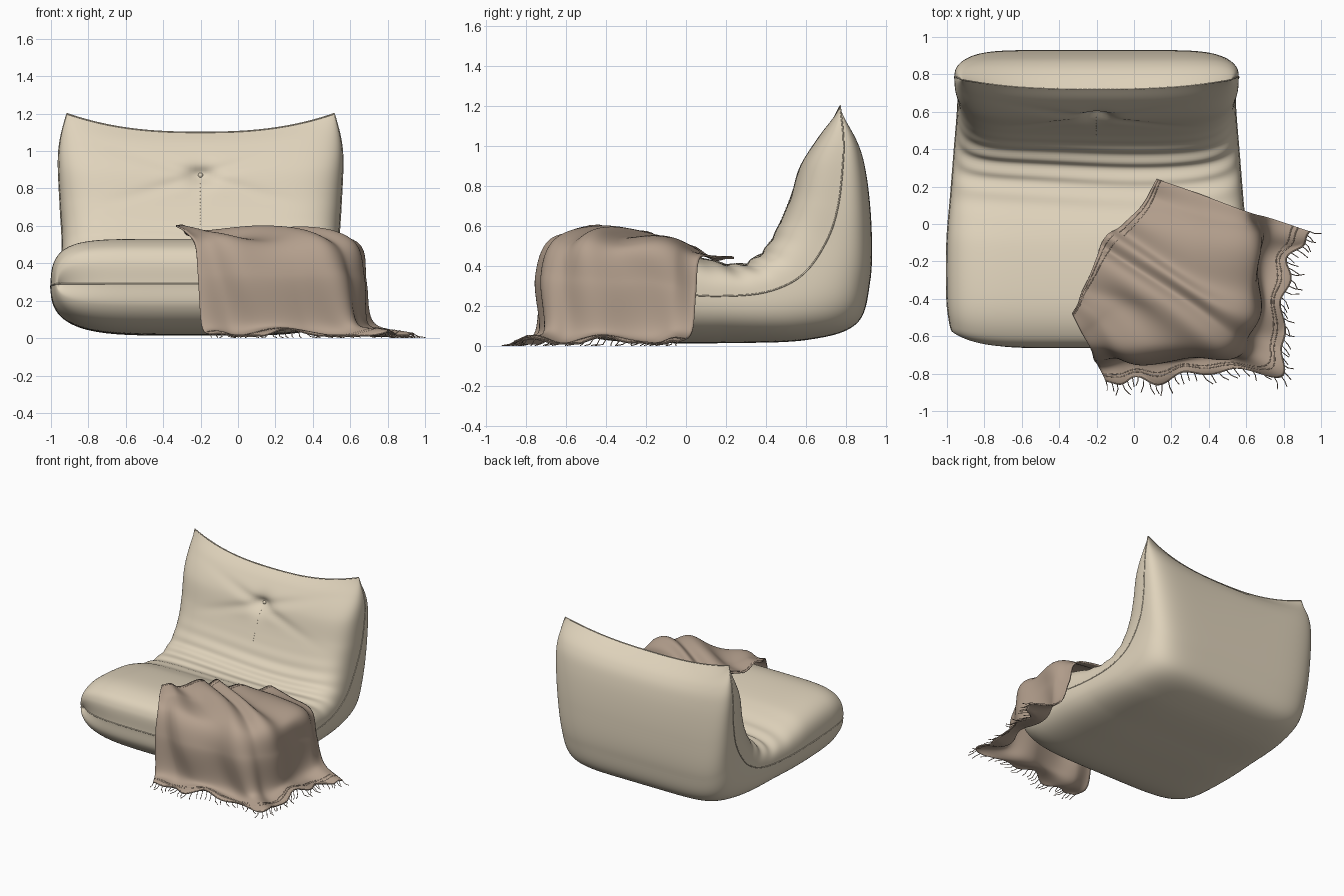
import bpy, bmesh, math, random
from mathutils import Vector

random.seed(4)
if "Cube" in bpy.data.objects:
    bpy.data.objects.remove(bpy.data.objects["Cube"])


def material(name, colour):
    mat = bpy.data.materials.new(name)
    mat.use_nodes = True
    mat.diffuse_color = (*colour, 1)
    mat.node_tree.nodes["Principled BSDF"].inputs["Base Color"].default_value = (*colour, 1)
    return mat


cream = material("cream upholstery", (0.74, 0.65, 0.5))
taupe = material("taupe wool", (0.45, 0.345, 0.265))


def spline(points, t):
    """Smooth value at parameter t through a list of vectors."""
    i = min(int(t), len(points) - 2)
    f = t - i
    b, c = points[i], points[i + 1]
    a = points[i - 1] if i else b * 2 - c
    d = points[i + 2] if i + 2 < len(points) else c * 2 - b
    return b + ((c - a) + ((a * 2 - b * 5 + c * 4 - d) + (b * 3 - a - c * 3 + d) * f) * f) * (f / 2)


def grid_object(name, rows, mat, wrap=False, angle=50):
    """Skin a grid of points, weld doubled points and shade smooth."""
    bm = bmesh.new()
    verts = [[bm.verts.new(p) for p in row] for row in rows]
    for r, q in zip(verts, verts[1:]):
        n = len(r)
        for j in range(n if wrap else n - 1):
            k = (j + 1) % n
            bm.faces.new((r[j], q[j], q[k], r[k]))
    bmesh.ops.remove_doubles(bm, verts=bm.verts, dist=0.0005)
    bmesh.ops.recalc_face_normals(bm, faces=bm.faces)
    mesh = bpy.data.meshes.new(name)
    bm.to_mesh(mesh)
    bm.free()
    mesh.materials.append(mat)
    obj = bpy.data.objects.new(name, mesh)
    bpy.context.collection.objects.link(obj)
    bpy.ops.object.select_all(action="DESELECT")
    obj.select_set(True)
    bpy.context.view_layer.objects.active = obj
    bpy.ops.object.shade_smooth_by_angle(angle=math.radians(angle))
    return obj


def thread(name, paths, radius, mat, cyclic=False):
    """Thin round cords along point paths."""
    curve = bpy.data.curves.new(name, "CURVE")
    curve.dimensions = "3D"
    curve.bevel_depth = radius
    curve.bevel_resolution = 1
    for path in paths:
        sp = curve.splines.new("POLY")
        sp.points.add(len(path) - 1)
        for point, p in zip(sp.points, path):
            point.co = (*p, 1)
        sp.use_cyclic_u = cyclic
    curve.materials.append(mat)
    obj = bpy.data.objects.new(name, curve)
    bpy.context.collection.objects.link(obj)


# Chair stations from front lip to back top: seam y z, inner y z, outer y z, half width
stations = [Vector(s) for s in (
    (-.66, .29, -.66, .29, -.66, .29, .75),
    (-.64, .29, -.655, .42, -.645, .17, .77),
    (-.56, .285, -.59, .495, -.56, .08, .785),
    (-.40, .28, -.42, .53, -.40, .03, .80),
    (-.10, .265, -.10, .50, -.10, .015, .80),
    (.15, .25, .12, .43, .20, .015, .78),
    (.40, .27, .28, .41, .60, .03, .76),
    (.58, .355, .39, .48, .85, .11, .745),
    (.70, .52, .46, .60, .92, .32, .74),
    (.76, .70, .52, .74, .93, .60, .75),
    (.785, .93, .58, .92, .91, .88, .76),
    (.785, 1.06, .68, 1.085, .87, 1.05, .75),
    (.77, 1.2, .77, 1.2, .77, 1.2, .715))]
LAST = len(stations) - 1
MID = -0.2
TUFT = 0.87


def chair_point(s, u, inner):
    st = spline(stations, s)
    seam = Vector((0, st[0], st[1]))
    reach = (Vector((0, st[2], st[3])) if inner else Vector((0, st[4], st[5]))) - seam
    # softly rounded under the seat, squarer on the back panel
    power = 7 if inner else 4.5 + 3 * min(1, max(0, s - 5) / 3)
    depth = max(0, 1 - abs(u) ** power) ** (0.34 if inner else 0.38)
    p = seam + reach * depth
    p.x = MID + st[6] * u
    # sagging top edge and rounded front corners
    top = max(0, (s - 8) / 4) ** 2
    front = max(0, 1 - s / 3)
    sag = 1 - abs(u) ** 2.5
    p.z -= 0.1 * sag * top
    p.y += 0.1 * abs(u) ** 6 * front - 0.05 * sag * top
    if inner and reach.length > 0.01:
        out = reach.normalized()
        # gathered wrinkles in the bend
        fold = math.exp(-((s - 6.2) / 1.2) ** 2) * depth
        p += out * 0.009 * fold * math.sin(9 * s - 2.5 * u * u + 0.8 * math.sin(3 * u))
        # pulled tuft with crossing creases
        if s > 8:
            dx, dz = p.x - MID, p.z - TUFT
            r2 = dx * dx + dz * dz
            pull = 0.035 * math.exp(-r2 / 0.005)
            for slope in (-0.3, 0.3):
                pull += 0.014 * math.exp(-((dz - slope * dx) / 0.035) ** 2 - r2 / 0.12)
            p -= out * pull
    return p


rows = []
across = [math.sin(math.pi * (j / 90 - 0.5)) for j in range(91)]
for i in range(145):
    s = LAST * i / 144
    rows.append([chair_point(s, u, True) for u in across] +
                [chair_point(s, u, False) for u in reversed(across[1:-1])])
grid_object("chair_cushion", rows, cream, wrap=True)

# Piping around the whole side seam
steps = [LAST * i / 80 for i in range(81)]
loop = [chair_point(s, 1, False) for s in steps]
loop += [chair_point(LAST, u, False) for u in reversed(across[1:-1])]
loop += [chair_point(s, -1, False) for s in reversed(steps)]
loop += [chair_point(0, u, False) for u in across[1:-1]]
thread("seam_piping", [loop], 0.004, cream, cyclic=True)

# Tuft button and the stitches below it
line = [chair_point(8 + i / 40, 0, True) for i in range(100)]
button = min(line, key=lambda p: abs(p.z - TUFT))
bpy.ops.mesh.primitive_uv_sphere_add(segments=16, ring_count=8, radius=0.014, location=button)
bpy.context.object.name = "tuft_button"
bpy.context.object.data.materials.append(cream)
bpy.ops.object.shade_smooth()
thread("centre_stitches", [line[i:i + 2] for i in range(2, 66, 5)], 0.003, cream)

# Blanket control rows from the upper edge to the floor hem
drape = [[Vector(p) for p in row] for row in (
    ((-.33, -.48, .60), (-.26, -.33, .57), (-.20, -.18, .545), (-.16, -.08, .52),
     (-.06, 0, .49), (.03, .08, .46), (.12, .24, .44)),
    ((-.28, -.58, .57), (-.1, -.45, .545), (.1, -.42, .575), (.3, -.4, .575),
     (.33, -.28, .56), (.37, -.08, .52), (.35, .16, .44)),
    ((-.23, -.67, .5), (.02, -.66, .52), (.3, -.65, .52), (.52, -.59, .52),
     (.61, -.4, .51), (.63, -.17, .5), (.59, .07, .44)),
    ((-.215, -.72, .34), (.05, -.73, .34), (.3, -.73, .34), (.58, -.66, .34),
     (.66, -.42, .32), (.675, -.18, .32), (.65, .05, .26)),
    ((-.195, -.75, .07), (.1, -.715, .07), (.35, -.705, .07), (.62, -.67, .07),
     (.67, -.45, .07), (.69, -.2, .07), (.73, .03, .07)),
    ((-.15, -.84, .02), (.1, -.84, .02), (.4, -.78, .02), (.78, -.79, .02),
     (.79, -.5, .02), (.83, -.22, .02), (.94, -.04, .02)))]
WIDE, LONG = len(drape[0]) - 1, len(drape) - 1


def drape_base(u, v):
    return spline([spline(row, u) for row in drape], v)


def drape_frame(u, v):
    e = 0.02
    p = drape_base(u, v)
    du = drape_base(min(u + e, WIDE), v) - drape_base(max(u - e, 0), v)
    dv = drape_base(u, min(v + e, LONG)) - drape_base(u, max(v - e, 0))
    return p, dv.normalized(), dv.cross(du).normalized()


def drape_point(u, v):
    p, run, normal = drape_frame(u, v)
    calm = min(1, u * 2, (WIDE - u) * 2)
    p = p + normal * 0.02 * calm * math.sin(4.4 * u - 1.1 * v + 0.8 * math.sin(2 * u))
    p += run * 0.025 * calm * (v / LONG) ** 8 * math.sin(7 * u)
    p.z = max(p.z, 0.012)
    return p


rows = [[drape_point(WIDE * j / 110, LONG * i / 80) for j in range(111)] for i in range(81)]
blanket = grid_object("draped_blanket", rows, taupe, angle=60)
solid = blanket.modifiers.new("thickness", "SOLIDIFY")
solid.thickness = 0.01
solid.offset = 0

# Raised woven cords near both hems
cords = []
for v in (0.04, 0.1, LONG - 0.4, LONG - 0.28, LONG):
    cords.append([drape_point(WIDE * j / 110, v) + Vector((0, 0, 0.003)) for j in range(111)])
thread("hem_cords", cords, 0.004, taupe)

# Loose fringe lying on the floor, combed towards the front
tassels = []
for i in range(52):
    u = WIDE * i / 51
    start = drape_point(u, LONG)
    run = drape_frame(u, LONG)[1] + Vector((0.1, -0.4, 0))
    run.z = 0
    run.normalize()
    side = Vector((-run.y, run.x, 0)) * random.uniform(-0.5, 0.5)
    size = random.uniform(0.045, 0.075)
    middle = start + (run + side * 0.4) * size * 0.5
    end = start + (run + side) * size
    middle.z, end.z = 0.008, 0.003
    tassels.append([start, middle, end])
thread("blanket_fringe", tassels, 0.0025, taupe)
